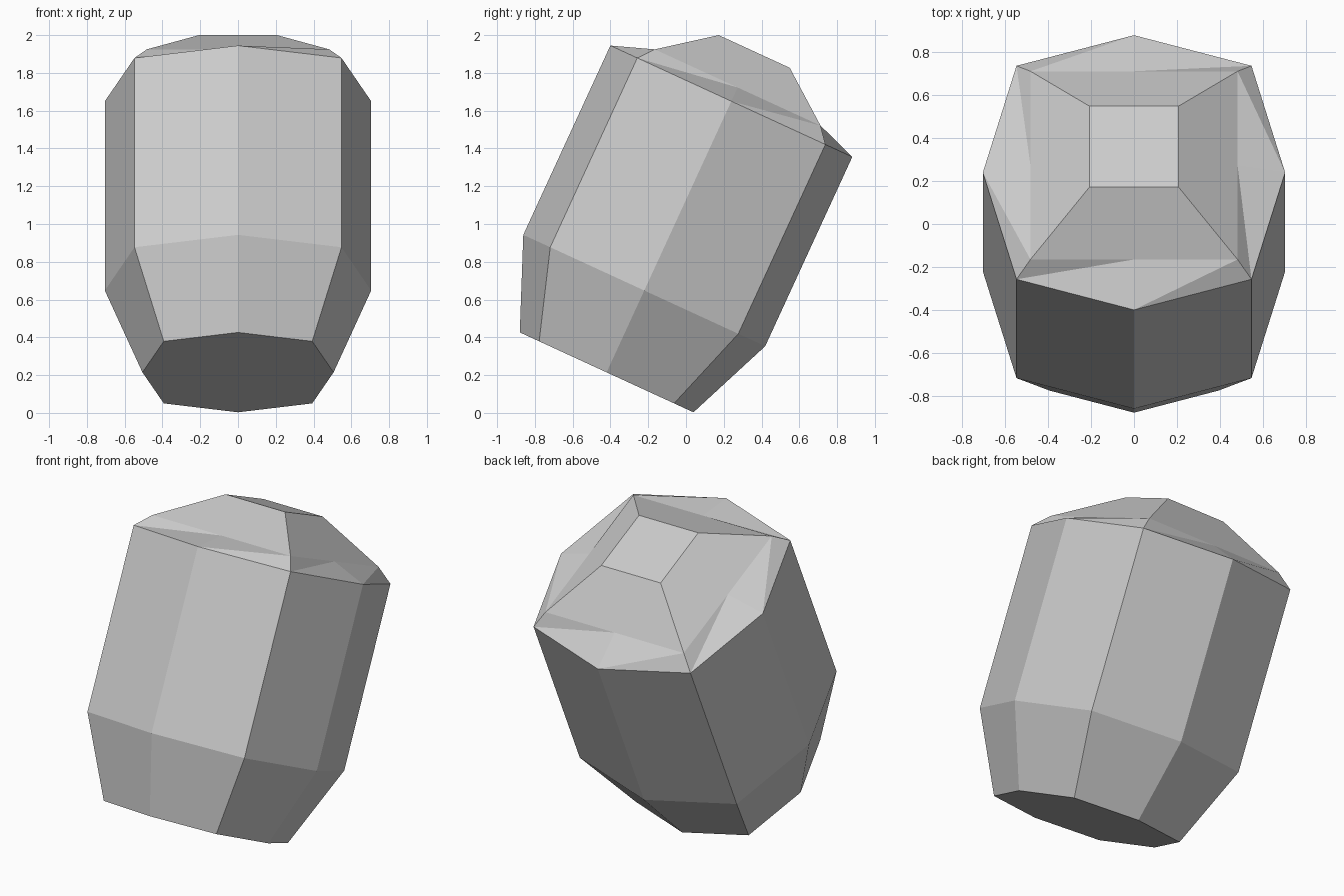
import bpy, bmesh
from math import radians
from mathutils import Matrix, Vector

if "Cube" in bpy.data.objects:
    bpy.data.objects.remove(bpy.data.objects["Cube"], do_unlink=True)

# One plain stone grey
grey = bpy.data.materials.new("stone_grey")
grey.use_nodes = True
colour = (0.6, 0.6, 0.6, 1.0)
grey.diffuse_color = colour
grey.node_tree.nodes["Principled BSDF"].inputs["Base Color"].default_value = colour

# Eight directions around the axis: edge middle, corner, edge middle, ...
AROUND = [(0, -1), (1, -1), (1, 0), (1, 1), (0, 1), (-1, 1), (-1, 0), (-1, -1)]


def ring(bm, corner, middle, height):
    """Eight vertices: corners of a square, with the edge middles pushed out."""
    verts = []
    for x, y in AROUND:
        size = corner if x and y else middle
        verts.append(bm.verts.new((x * size, y * size, height)))
    return verts


# Barrel rings along the axis, from the narrow foot to the small square top
RINGS = [
    (0.393, 0.506, -1.58),
    (0.548, 0.705, -1.103),
    (0.548, 0.705, 0.0),
    (0.483, 0.483, 0.08),
    (0.207, 0.207, 0.29),
]

bm = bmesh.new()
rings = [ring(bm, *r) for r in RINGS]
for level, (low, high) in enumerate(zip(rings, rings[1:])):
    for k in range(8):
        n = (k + 1) % 8
        if level == 2:
            # The bent shoulder is split into triangles
            bm.faces.new((low[k], low[n], high[n]))
            bm.faces.new((low[k], high[n], high[k]))
        else:
            bm.faces.new((low[k], low[n], high[n], high[k]))
bm.faces.new(list(reversed(rings[0])))
bm.faces.new(rings[-1])

# Lean the body back and place it on the ground
lean = Matrix.Rotation(radians(-24.7), 4, 'X')
bm.transform(Matrix.Translation(Vector((0, 0.24, 1.65))) @ lean)
bmesh.ops.recalc_face_normals(bm, faces=bm.faces)

mesh = bpy.data.meshes.new("leaning_barrel")
bm.to_mesh(mesh)
bm.free()
mesh.materials.append(grey)
body = bpy.data.objects.new("leaning_barrel", mesh)
bpy.context.collection.objects.link(body)
